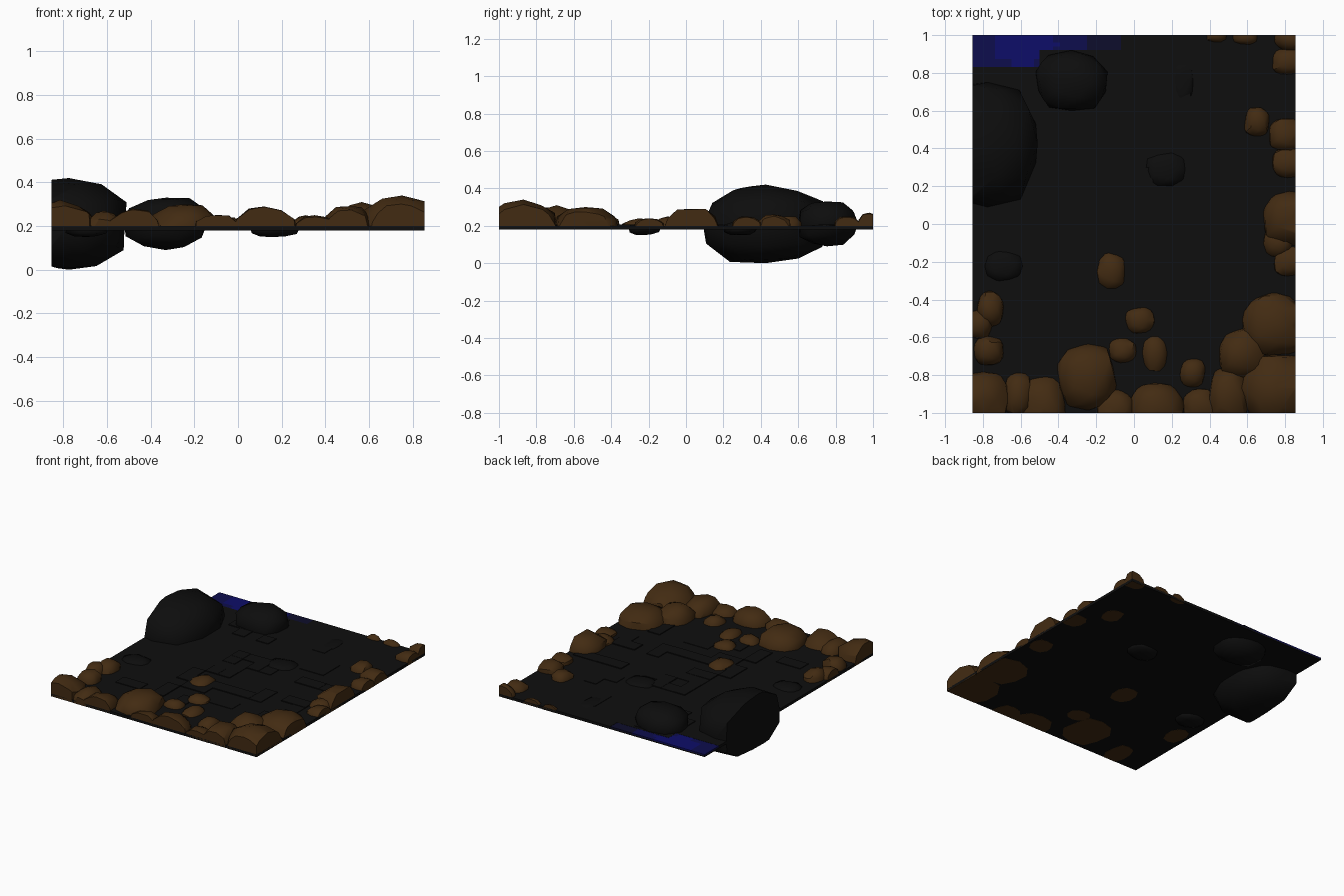
import bpy, bmesh, math, random
from mathutils import Vector

random.seed(4)
HALF_X, HALF_Y, FLOOR, PAVE = 0.855, 1.0, 0.18, 0.2

cube = bpy.data.objects.get("Cube")
if cube:
    bpy.data.objects.remove(cube, do_unlink=True)


def material(name, colour):
    mat = bpy.data.materials.new(name)
    mat.use_nodes = True
    mat.diffuse_color = (*colour, 1)
    mat.node_tree.nodes["Principled BSDF"].inputs["Base Color"].default_value = (*colour, 1)
    return mat


brown = material("brown earth", (0.055, 0.024, 0.006))
charcoal = material("charcoal paving", (0.0045, 0.0045, 0.0045))
black_stone = material("black stone", (0.004, 0.004, 0.004))
blues = [material("bright blue", (0.004, 0.004, 0.14)),
         material("deep blue", (0.004, 0.004, 0.075)),
         material("night blue", (0.004, 0.004, 0.025))]


def finish(bm, name, mats, angle=None):
    mesh = bpy.data.meshes.new(name)
    bmesh.ops.recalc_face_normals(bm, faces=bm.faces[:])
    bm.to_mesh(mesh)
    bm.free()
    for mat in mats:
        mesh.materials.append(mat)
    obj = bpy.data.objects.new(name, mesh)
    bpy.context.collection.objects.link(obj)
    if angle:
        bpy.ops.object.select_all(action='DESELECT')
        obj.select_set(True)
        bpy.context.view_layer.objects.active = obj
        bpy.ops.object.shade_smooth_by_angle(angle=math.radians(angle))
    return obj


def add_box(bm, low, high):
    low, high = Vector(low), Vector(high)
    for v in bmesh.ops.create_cube(bm, size=1)["verts"]:
        v.co = (low + high) / 2 + v.co * (high - low)


def slice_off(bm, point, normal):
    geom = bm.verts[:] + bm.edges[:] + bm.faces[:]
    bmesh.ops.bisect_plane(bm, geom=geom, plane_co=point, plane_no=normal, clear_outer=True)
    rim = [e for e in bm.edges if e.is_boundary]
    if rim:
        bmesh.ops.holes_fill(bm, edges=rim, sides=0)


def stone(name, centre, radii, mat, angle, floor=None):
    """Lumpy stone filling its radii, trimmed flush with the tile's sides."""
    bm = bmesh.new()
    bmesh.ops.create_icosphere(bm, subdivisions=2, radius=1)
    for v in bm.verts:
        boxy = max(abs(c) for c in v.co) ** -0.35
        v.co *= boxy * random.uniform(0.92, 1.06)
    for axis in range(3):
        values = [v.co[axis] for v in bm.verts]
        low, high = min(values), max(values)
        for v in bm.verts:
            unit = (v.co[axis] - low) / (high - low) * 2 - 1
            v.co[axis] = centre[axis] + unit * radii[axis]
    for side in (-1, 1):
        slice_off(bm, (side * HALF_X, 0, 0), (side, 0, 0))
        slice_off(bm, (0, side * HALF_Y, 0), (0, side, 0))
    if floor is not None:
        slice_off(bm, (0, 0, floor), (0, 0, -1))
    return finish(bm, name, [mat], angle)


# Paved ground: a thin base with a raised layer that leaves room for the pool
bm = bmesh.new()
add_box(bm, (-HALF_X, -HALF_Y, FLOOR), (HALF_X, HALF_Y, 0.19))
add_box(bm, (-HALF_X, -HALF_Y, 0.19), (HALF_X, 0.83, PAVE))
add_box(bm, (-0.5, 0.83, 0.19), (-0.07, 0.92, PAVE))
add_box(bm, (-0.07, 0.83, 0.19), (HALF_X, HALF_Y, PAVE))
finish(bm, "paved_ground", [charcoal])

# Slightly raised paving bricks
bm = bmesh.new()
for i in range(34):
    x = random.randrange(-6, 7) / 10
    y = random.randrange(-7, 8) / 10
    length, width = random.choice(((0.2, 0.1), (0.1, 0.2), (0.1, 0.1)))
    add_box(bm, (x, y, PAVE - 0.005), (x + length, y + width, PAVE + random.uniform(0.003, 0.007)))
finish(bm, "raised_bricks", [charcoal])


# Pool, brightest near its middle at the back edge
def pool(name, x0, x1, y0):
    bm = bmesh.new()
    bmesh.ops.create_grid(bm, x_segments=12, y_segments=4, size=0.5)
    for v in bm.verts:
        v.co = (x0 + (v.co.x + 0.5) * (x1 - x0), y0 + (v.co.y + 0.5) * (HALF_Y - y0), 0.199)
    for f in bm.faces:
        c = f.calc_center_median()
        distance = math.hypot(c.x + 0.58, (c.y - 0.95) * 1.6)
        f.material_index = 0 if distance < 0.17 else 1 if distance < 0.34 else 2
    obj = finish(bm, name, blues)
    solid = obj.modifiers.new("thickness", 'SOLIDIFY')
    solid.thickness = 0.009
    solid.offset = -1


pool("pool_main", -HALF_X, -0.5, 0.83)
pool("pool_side", -0.5, -0.07, 0.92)

# Dark boulders pushed through the ground
boulders = {
    "large_boulder": ((-0.78, 0.42, 0.21), (0.27, 0.33, 0.21)),
    "medium_boulder": ((-0.33, 0.76, 0.21), (0.19, 0.16, 0.12)),
    "small_boulder_left": ((0.17, 0.29, 0.185), (0.11, 0.09, 0.035)),
    "small_boulder_right": ((-0.69, -0.22, 0.185), (0.1, 0.085, 0.035)),
    "flat_boulder": ((0.26, 0.75, 0.195), (0.055, 0.1, 0.012)),
}
for name, (centre, radii) in boulders.items():
    stone(name, centre, radii, black_stone, 60)

# Brown rocks, in hundredths: x, y, half width, half depth, top height
front_rocks = (
    (-82, -93, 16, 15, 32), (-61, -90, 8, 12, 27), (-48, -98, 12, 18, 28),
    (-25, -81, 16, 18, 30), (-10, -99, 10, 12, 25), (12, -99, 15, 15, 29),
    (31, -79, 7, 8, 25), (35, -97, 10, 10, 25), (50, -91, 11, 16, 29),
    (75, -88, 19, 19, 34), (57, -69, 12, 14, 31), (74, -53, 17, 17, 30),
)
scattered_rocks = (
    (11, -68, 7, 10, 24), (-6, -67, 8, 7, 24), (3, -51, 8, 7, 24),
    (-12, -25, 8, 10, 24), (-77, -67, 8, 8, 27), (-76, -45, 7, 10, 27),
    (-82, -53, 7, 8, 26),
)
side_rocks = (
    (83, 3, 15, 15, 29), (76, -10, 8, 8, 25), (82, -20, 8, 8, 24),
    (82, 32, 9, 8, 25), (80, 47, 9, 9, 26), (65, 54, 7, 8, 25),
    (82, 86, 9, 7, 25), (83, 98, 9, 6, 27), (59, 99, 7, 4, 23), (44, 100, 6, 4, 23),
)
groups = {"front_rock": front_rocks, "scattered_rock": scattered_rocks, "side_rock": side_rocks}
for group, rocks in groups.items():
    for i, rock in enumerate(rocks):
        x, y, rx, ry, top = (n / 100 for n in rock)
        # every other rock shows through the underside
        floor = FLOOR - 0.001 if i % 2 else FLOOR + 0.001
        stone(f"{group}_{i + 1}", (x, y, FLOOR), (rx, ry, top - FLOOR), brown, 38, floor)
